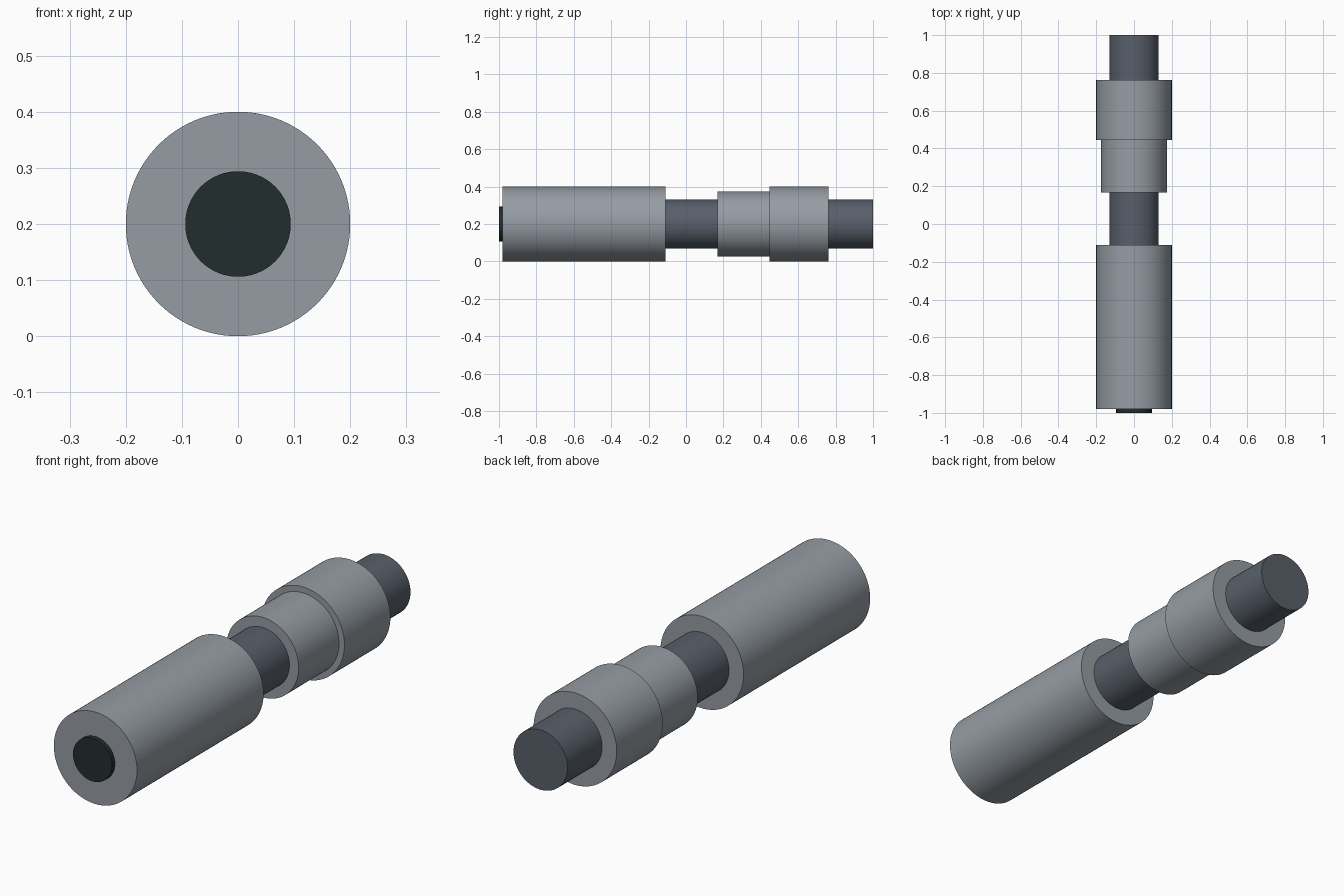
import bpy, math

if "Cube" in bpy.data.objects:
    bpy.data.objects.remove(bpy.data.objects["Cube"])

AXIS_Z = 0.2


def material(name, color):
    m = bpy.data.materials.new(name)
    m.diffuse_color = (*color, 1)
    m.use_nodes = True
    m.node_tree.nodes["Principled BSDF"].inputs["Base Color"].default_value = m.diffuse_color
    return m


light_grey = material("light grey", (0.30, 0.335, 0.37))
dark_grey = material("dark grey", (0.098, 0.115, 0.145))
dark_glass = material("dark glass", (0.016, 0.027, 0.027))


def tube(name, radius, y0, y1, mat):
    """Capped cylinder lying along y."""
    bpy.ops.mesh.primitive_cylinder_add(
        vertices=96, radius=radius, depth=y1 - y0,
        location=(0, (y0 + y1) / 2, AXIS_Z), rotation=(math.pi / 2, 0, 0))
    ob = bpy.context.object
    ob.name = name
    ob.data.materials.append(mat)
    bpy.ops.object.transform_apply(location=False, rotation=True, scale=False)
    bpy.ops.object.shade_smooth_by_angle(angle=math.radians(30))


# Front disc, main barrel, inner shaft and stepped rear sleeve
tube("front_disc", 0.094, -1.0, -0.97, dark_glass)
tube("main_barrel", 0.2, -0.98, -0.11, light_grey)
tube("inner_shaft", 0.13, -0.13, 1.0, dark_grey)
tube("rear_sleeve_step", 0.174, 0.168, 0.46, light_grey)
tube("rear_sleeve", 0.2, 0.446, 0.762, light_grey)
